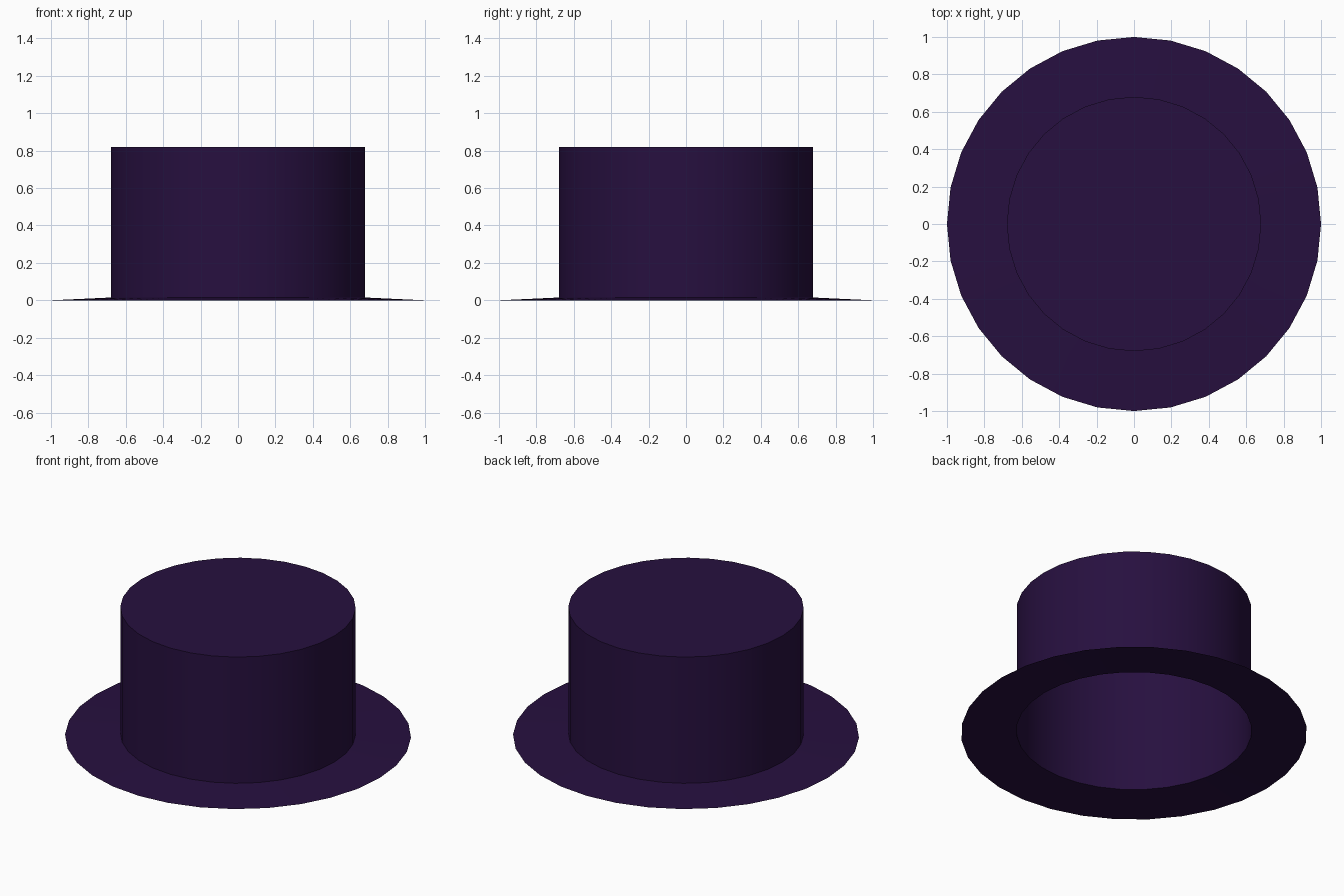
import bpy, bmesh, math

if "Cube" in bpy.data.objects:
    bpy.data.objects.remove(bpy.data.objects["Cube"])

SEGMENTS = 32

felt = bpy.data.materials.new("dark_purple_felt")
felt.diffuse_color = (0.02, 0.005, 0.05, 1)
felt.use_nodes = True
felt.node_tree.nodes["Principled BSDF"].inputs["Base Color"].default_value = felt.diffuse_color


def lathe(name, profile, cap_top=False):
    """Revolve (radius, z) points, listed from the outside bottom up, about z."""
    bm = bmesh.new()
    rings = []
    for r, z in profile:
        rings.append([bm.verts.new((r * math.cos(a), r * math.sin(a), z))
                      for a in (2 * math.pi * i / SEGMENTS for i in range(SEGMENTS))])
    for low, high in zip(rings, rings[1:]):
        for i in range(SEGMENTS):
            j = (i + 1) % SEGMENTS
            bm.faces.new((low[i], low[j], high[j], high[i]))
    if cap_top:
        bm.faces.new(rings[-1])
    mesh = bpy.data.meshes.new(name)
    bm.to_mesh(mesh)
    bm.free()
    mesh.materials.append(felt)
    obj = bpy.data.objects.new(name, mesh)
    bpy.context.collection.objects.link(obj)
    bpy.ops.object.select_all(action='DESELECT')
    obj.select_set(True)
    bpy.context.view_layer.objects.active = obj
    bpy.ops.object.shade_smooth_by_angle(angle=math.radians(30))
    return obj


# Thin brim, sloping gently down to its rim
lathe("brim", [(1.0, 0.0), (0.68, 0.015)])

# Hollow crown with a flat top, open underneath
lathe("crown", [(0.68, 0.015), (0.68, 0.82)], cap_top=True)
